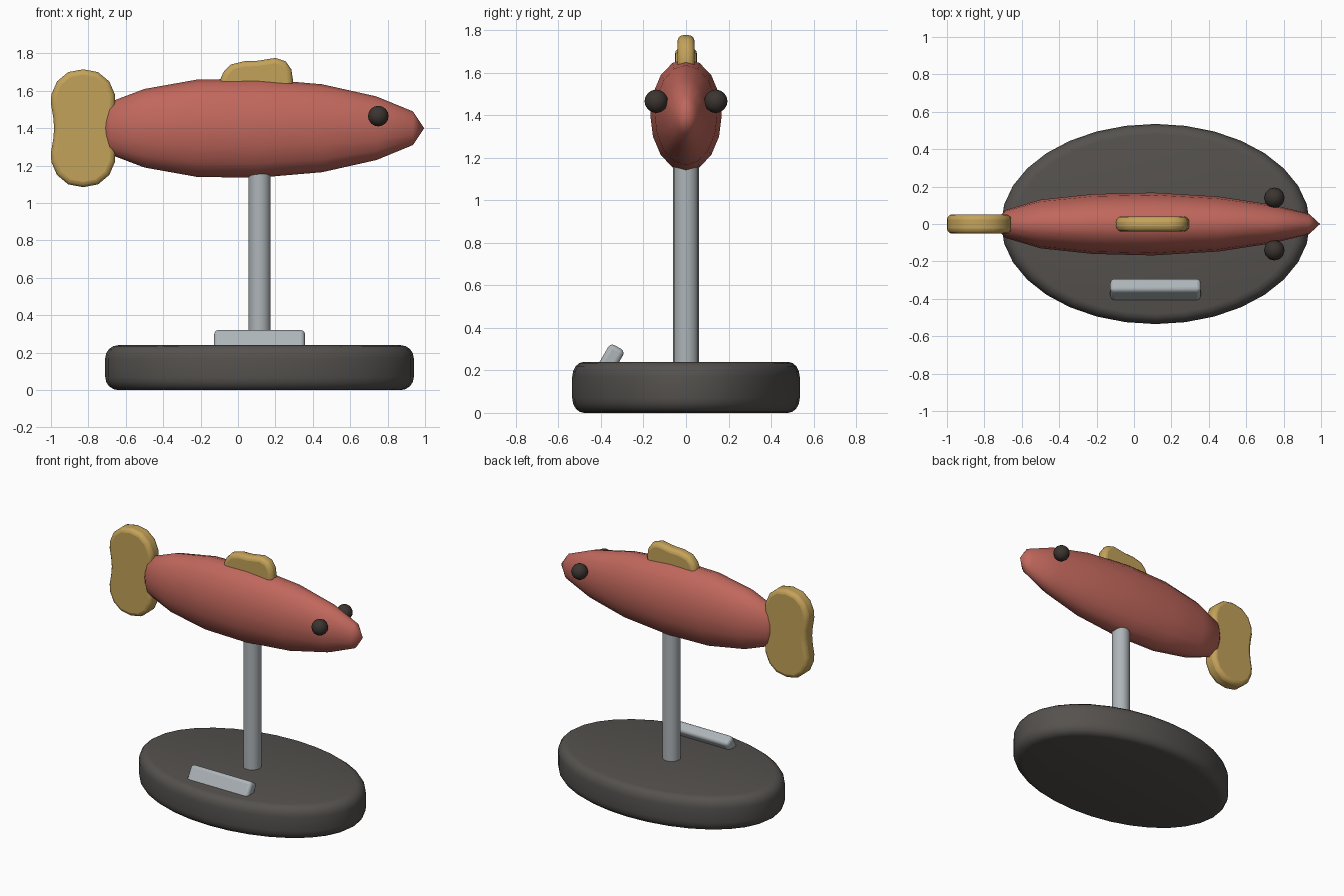
import bpy, bmesh
from math import sin, cos, pi, radians

if "Cube" in bpy.data.objects:
    bpy.data.objects.remove(bpy.data.objects["Cube"])


def material(name, rgb):
    m = bpy.data.materials.new(name)
    m.diffuse_color = (*rgb, 1)
    m.use_nodes = True
    m.node_tree.nodes["Principled BSDF"].inputs["Base Color"].default_value = m.diffuse_color
    return m


RED = material("red", (0.53, 0.136, 0.107))
GOLD = material("gold", (0.55, 0.36, 0.10))
DARK = material("dark", (0.09, 0.083, 0.077))
BLACK = material("black", (0.045, 0.035, 0.03))
STEEL = material("steel", (0.42, 0.46, 0.48))


def finish(obj, mat, angle=40):
    obj.data.materials.append(mat)
    bpy.ops.object.select_all(action='DESELECT')
    bpy.context.view_layer.objects.active = obj
    obj.select_set(True)
    bpy.ops.object.shade_smooth_by_angle(angle=radians(angle))
    return obj


def make(name, bm, mat, angle=40):
    bmesh.ops.recalc_face_normals(bm, faces=bm.faces)
    me = bpy.data.meshes.new(name)
    bm.to_mesh(me)
    bm.free()
    obj = bpy.data.objects.new(name, me)
    bpy.context.collection.objects.link(obj)
    return finish(obj, mat, angle)


def loft(name, rings, sides, place, mat, angle=40):
    """Skin elliptical rings (position, radius a, radius b) and cap the ends."""
    bm = bmesh.new()
    loops = [[bm.verts.new(place(p, a * cos(2 * pi * i / sides), b * sin(2 * pi * i / sides)))
              for i in range(sides)] for p, a, b in rings]
    for lo, hi in zip(loops, loops[1:]):
        for i in range(sides):
            j = (i + 1) % sides
            bm.faces.new((lo[i], lo[j], hi[j], hi[i]))
    bm.faces.new(loops[0])
    bm.faces.new(loops[-1])
    bmesh.ops.remove_doubles(bm, verts=bm.verts, dist=1e-5)
    return make(name, bm, mat, angle)


def bevel(obj, width):
    mod = obj.modifiers.new("round", 'BEVEL')
    mod.width, mod.segments = width, 3
    mod.limit_method, mod.angle_limit = 'ANGLE', radians(55)


def fin(name, outline, half):
    """Rounded slab from an x-z outline."""
    bm = bmesh.new()
    face = bm.faces.new([bm.verts.new((x, -half, z)) for x, z in outline])
    ext = bmesh.ops.extrude_face_region(bm, geom=[face])
    bmesh.ops.translate(bm, vec=(0, 2 * half, 0),
                        verts=[v for v in ext["geom"] if isinstance(v, bmesh.types.BMVert)])
    obj = make(name, bm, GOLD, 50)
    bevel(obj, 0.028)


CX, MID = 0.115, 1.4

# Oval base with rounded rims
R = 0.07
rim = [(R * (1 - cos(t)), R * (1 - sin(t))) for t in [pi / 2 * k / 4 for k in range(5)]]
low = [(z, 0.825 - i, 0.535 - i * 0.8) for z, i in rim]
base_rings = low + [(0.24 - z, a, b) for z, a, b in reversed(low)]
loft("base", base_rings, 32, lambda p, a, b: (CX + a, b, p), DARK)

# Support pole
loft("pole", [(0.2, 0.06, 0.06), (1.22, 0.06, 0.06)], 16,
     lambda p, a, b: (CX + a, b, p), STEEL)

# Fish body, lofted from tail to nose
body = [(-0.73, 0.012, 0.03), (-0.715, 0.045, 0.085), (-0.685, 0.075, 0.14),
        (-0.5, 0.13, 0.21), (-0.22, 0.16, 0.26), (0.1, 0.168, 0.265),
        (0.45, 0.147, 0.235), (0.74, 0.103, 0.17), (0.935, 0.055, 0.09), (0.995, 0, 0)]
loft("fish_body", body, 16, lambda p, a, b: (p, a, MID + b), RED, 60)

# Tail fin: one quarter outline mirrored in x and z
quarter = [(0.155, 0.0), (0.16, 0.06), (0.172, 0.13), (0.17, 0.18),
           (0.14, 0.25), (0.08, 0.3), (0.0, 0.315)]
half_top = quarter + [(-x, z) for x, z in reversed(quarter[:-1])]
tail = half_top + [(x, -z) for x, z in reversed(half_top[1:-1])]
fin("tail_fin", [(-0.828 + x, MID + z) for x, z in tail], 0.052)

# Back fin
fin("back_fin", [(-0.097, 1.61), (-0.095, 1.66), (-0.078, 1.70), (-0.04, 1.74), (0.03, 1.758),
                 (0.1, 1.76), (0.2, 1.776), (0.255, 1.758), (0.285, 1.715),
                 (0.295, 1.65), (0.29, 1.61)], 0.04)

# Eyes
for side, label in ((-1, "right"), (1, "left")):
    bpy.ops.mesh.primitive_uv_sphere_add(segments=12, ring_count=8, radius=0.055,
                                         location=(0.75, side * 0.14, 1.465))
    eye = bpy.context.object
    eye.name = label + "_eye"
    finish(eye, BLACK)

# Tilted plate on the front of the base
bpy.ops.mesh.primitive_cube_add(size=1, location=(CX, -0.36, 0.24), rotation=(radians(-30), 0, 0))
plate = bpy.context.object
plate.name = "plate"
plate.scale = (0.485, 0.08, 0.16)
bpy.ops.object.transform_apply(location=False, rotation=False, scale=True)
finish(plate, STEEL)
bevel(plate, 0.022)
